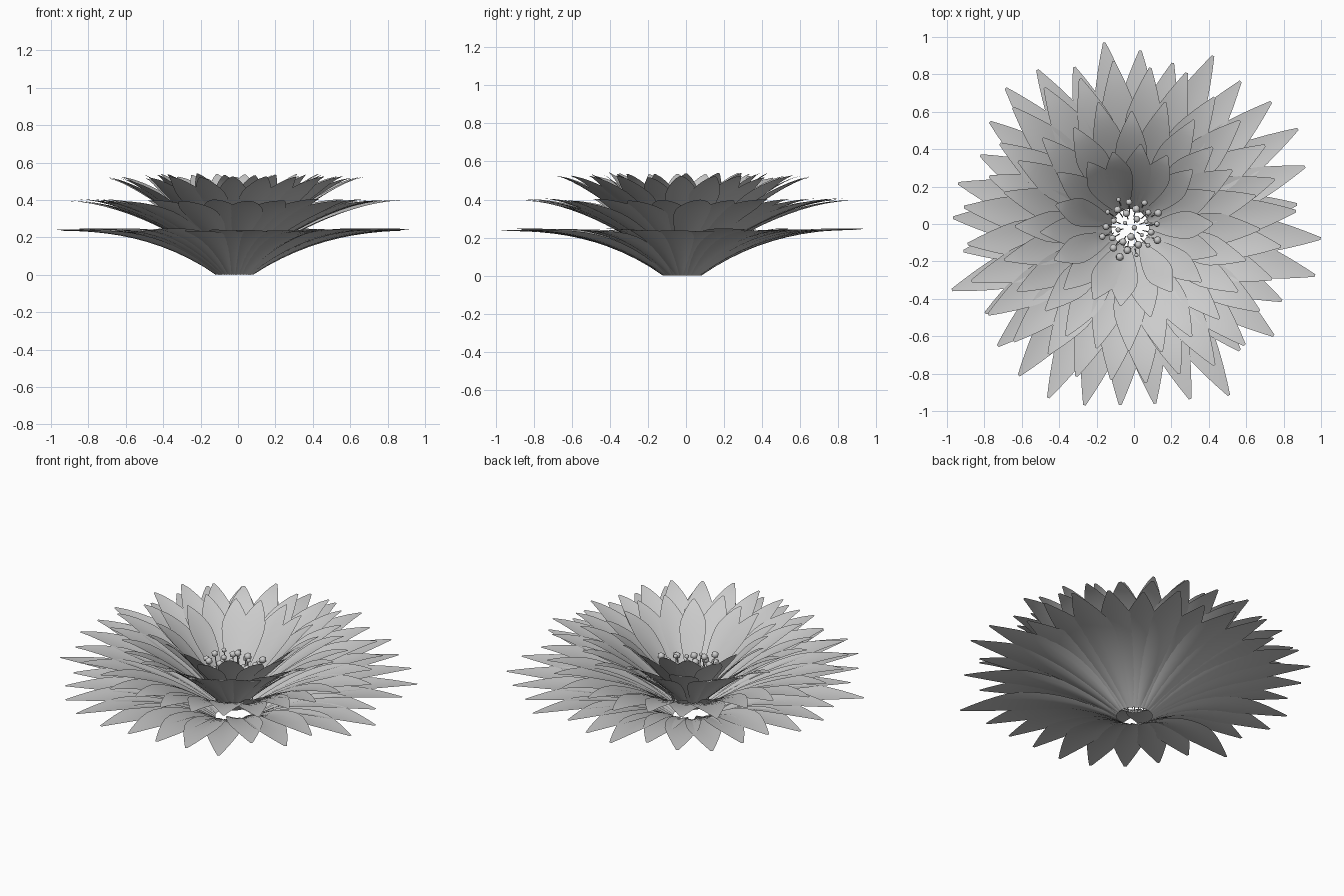
import bpy, bmesh, math, random
from mathutils import Vector

random.seed(4)
if "Cube" in bpy.data.objects:
    bpy.data.objects.remove(bpy.data.objects["Cube"])

CENTRE = Vector((-0.02, -0.02, 0))
BASE_R = 0.1

grey = bpy.data.materials.new("pale_grey")
grey.use_nodes = True
colour = (0.6, 0.6, 0.6, 1)
grey.diffuse_color = colour
grey.node_tree.nodes["Principled BSDF"].inputs["Base Color"].default_value = colour


def finish(bm, name):
    mesh = bpy.data.meshes.new(name)
    bm.to_mesh(mesh)
    bm.free()
    mesh.materials.append(grey)
    for p in mesh.polygons:
        p.use_smooth = True
    obj = bpy.data.objects.new(name, mesh)
    obj.location = CENTRE
    bpy.context.collection.objects.link(obj)
    return obj


# Half-width along a petal: narrow base, broad middle, pointed tip
def half_width(t):
    swell = 0.18 + 0.82 * math.sin(min(t / 0.62, 1) * math.pi / 2)
    taper = 1 if t < 0.62 else 1 - 0.93 * ((t - 0.62) / 0.38) ** 1.3
    return swell * taper


# One cupped petal that rises from the base ring and flattens at its tip
def add_petal(bm, angle, reach, base_z, tip_z, bend, width, steps=12):
    out = Vector((math.cos(angle), math.sin(angle), 0))
    side = Vector((-out.y, out.x, 0))
    tilt = random.uniform(-0.08, 0.08)
    rows = []
    for i in range(steps + 1):
        t = i / steps
        w = width * half_width(t)
        r = BASE_R + (reach - BASE_R) * t
        z = base_z + (tip_z - base_z) * (1 - (1 - t) ** bend)
        row = []
        for s in (-1, -0.5, 0, 0.5, 1):
            lift = w * (0.3 * s * s * (1 - t) + tilt * s)
            pos = out * r + side * (w * s)
            row.append(bm.verts.new((pos.x, pos.y, max(z + lift, 0))))
        rows.append(row)
    for a, b in zip(rows, rows[1:]):
        for k in range(4):
            bm.faces.new((a[k], b[k], b[k + 1], a[k + 1]))


def petal_ring(name, reaches, start, base_z, tip_z, bend, width):
    bm = bmesh.new()
    for i, reach in enumerate(reaches):
        angle = start - math.tau * i / len(reaches)
        add_petal(bm, angle, reach, base_z, tip_z + random.uniform(-0.006, 0.006),
                  bend, width)
    finish(bm, name)


def spread(count, low, high):
    return [random.uniform(low, high) for _ in range(count)]


# Outer ring, with its uneven petal lengths in percent
outer = [95, 95, 98, 101, 99, 95, 90, 101, 90, 95, 95, 89, 94, 100, 98, 91,
         100, 95, 91, 102, 98, 101, 104, 99, 90, 102, 102, 90, 96, 88, 104, 97]
petal_ring("outer_petals", [p / 100 for p in outer], math.radians(-82), 0, 0.24, 2.5, 0.1)

# Inner rings
petal_ring("second_petals", spread(28, 0.8, 0.9), 0.1, 0.08, 0.4, 1.7, 0.1)
petal_ring("third_petals", spread(24, 0.61, 0.7), 0.25, 0.12, 0.52, 1.4, 0.085)
petal_ring("inner_petals", spread(18, 0.4, 0.5), 0.05, 0.16, 0.535, 1.25, 0.075)

# Stamens: thin stalks with small faceted heads
bm = bmesh.new()
for i in range(30):
    angle = i * 2.4
    r = 0.17 * math.sqrt((i + 0.5) / 30)
    head = Vector((r * math.cos(angle), r * math.sin(angle), random.uniform(0.28, 0.36)))
    foot = Vector((head.x * 0.6, head.y * 0.6, 0.08))
    axis = head - foot
    spin = axis.to_track_quat("Z", "Y").to_matrix().to_4x4()
    spin.translation = (head + foot) / 2
    bmesh.ops.create_cone(bm, segments=5, radius1=0.003, radius2=0.003,
                          depth=axis.length, matrix=spin)
    ball = bmesh.ops.create_icosphere(bm, subdivisions=1, radius=random.uniform(0.012, 0.024))
    bmesh.ops.translate(bm, verts=ball["verts"], vec=head)
finish(bm, "stamens")
